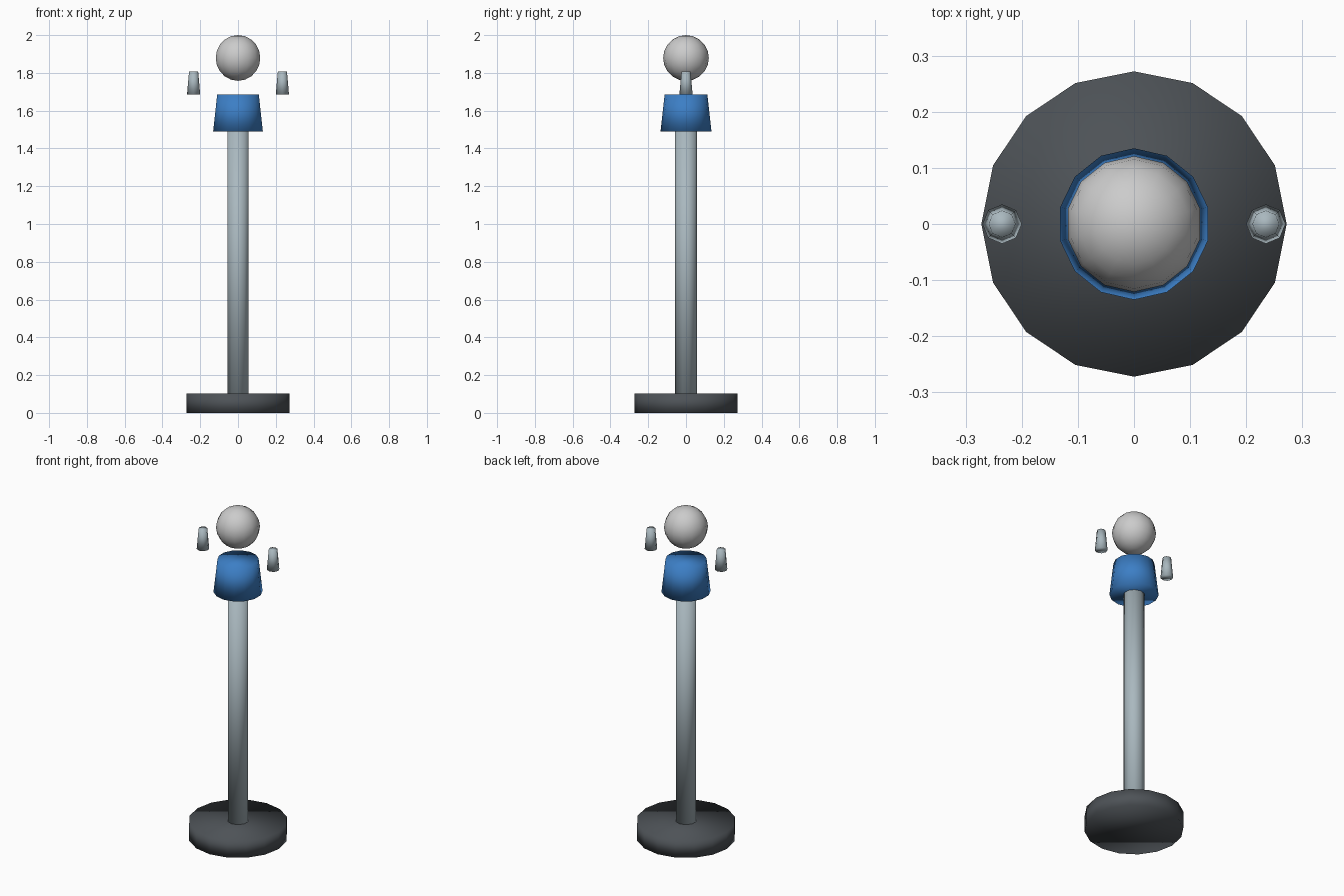
import bpy

if "Cube" in bpy.data.objects:
    bpy.data.objects.remove(bpy.data.objects["Cube"])


def material(name, rgb):
    mat = bpy.data.materials.new(name)
    mat.diffuse_color = (*rgb, 1.0)
    mat.use_nodes = True
    mat.node_tree.nodes["Principled BSDF"].inputs["Base Color"].default_value = mat.diffuse_color
    return mat


dark = material("dark_metal", (0.075, 0.085, 0.095))
steel = material("steel", (0.40, 0.48, 0.52))
blue = material("blue_paint", (0.045, 0.21, 0.56))


def finish(name, mat=None):
    obj = bpy.context.object
    obj.name = obj.data.name = name
    if mat:
        obj.data.materials.append(mat)
    bpy.ops.object.shade_smooth()
    return obj


def tapered(name, sides, r_low, r_high, z_low, z_high, mat, x=0.0):
    """Capped cylinder or truncated cone between two heights."""
    bpy.ops.mesh.primitive_cone_add(
        vertices=sides, radius1=r_low, radius2=r_high, depth=z_high - z_low,
        location=(x, 0, (z_low + z_high) / 2))
    return finish(name, mat)


# Base, pole and collar
tapered("base", 16, 0.272, 0.272, 0.0, 0.102, dark)
tapered("pole", 10, 0.0585, 0.0585, 0.102, 1.489, steel)
tapered("collar", 14, 0.135, 0.113, 1.489, 1.685, blue)

# Side caps floating either side of the collar
for side, x in (("left", -0.235), ("right", 0.235)):
    tapered(side + "_cap", 8, 0.035, 0.024, 1.685, 1.808, steel, x)

# Ball on top
bpy.ops.mesh.primitive_uv_sphere_add(segments=14, ring_count=10, radius=0.121,
                                     location=(0, 0, 1.879))
finish("ball")
